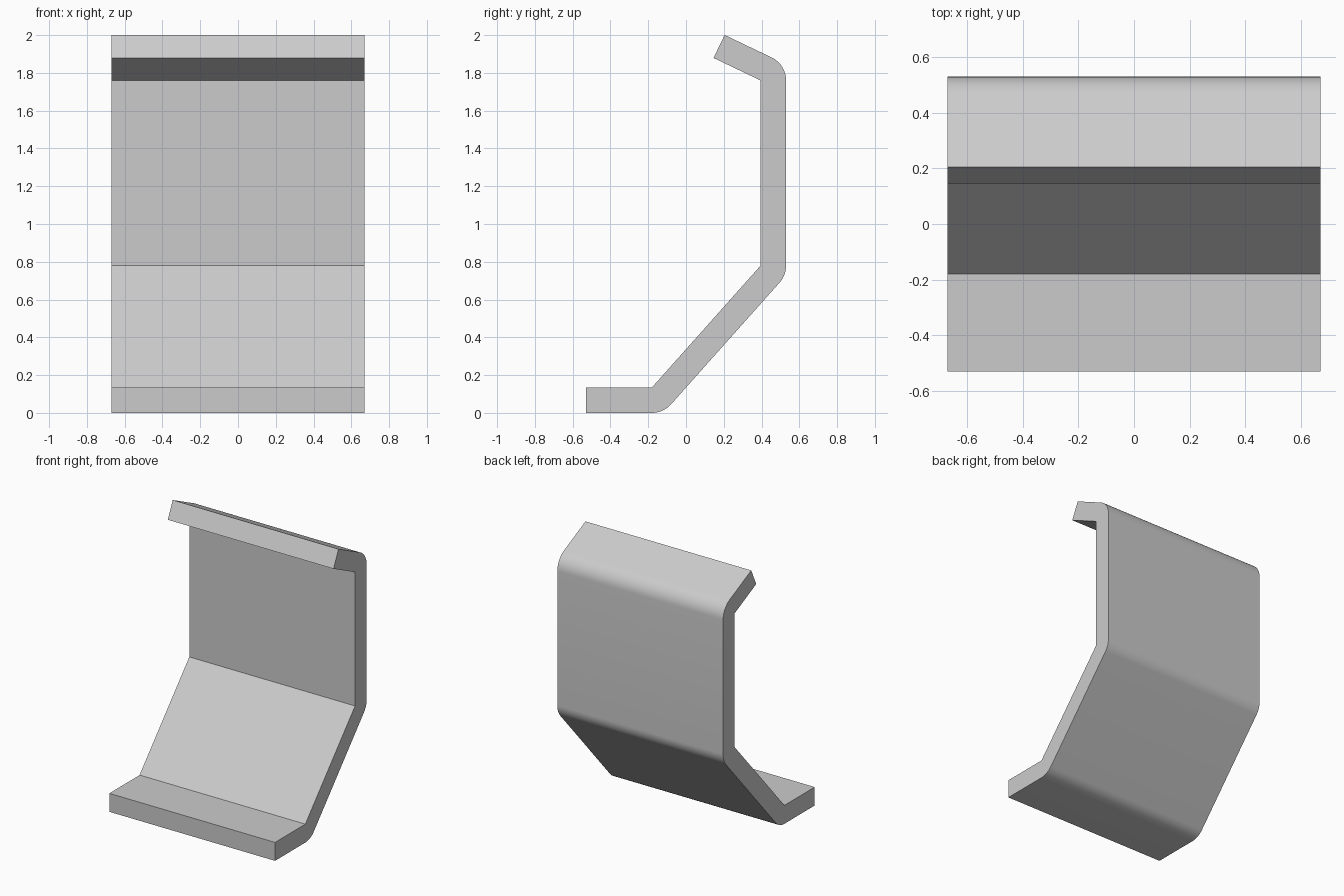
import bpy, bmesh, math
from mathutils import Vector

cube = bpy.data.objects.get("Cube")
if cube:
    bpy.data.objects.remove(cube)

WIDTH, THICK, STEPS = 1.342, 0.135, 8

# Inner path of the bent plate in (y, z), from front foot to top lip
path = [Vector(p) for p in ((-0.53, 0.135), (-0.18, 0.135), (0.395, 0.78),
                            (0.395, 1.76), (0.146, 1.879))]

# Outer side: offset by the thickness, rounded about each inner corner
angles = []
for a, b in zip(path, path[1:]):
    d = b - a
    angles.append(math.atan2(d.y, d.x) - math.pi / 2)


def offset(point, angle):
    return point + THICK * Vector((math.cos(angle), math.sin(angle)))


outer = [offset(path[0], angles[0])]
for corner, a0, a1 in zip(path[1:-1], angles, angles[1:]):
    outer += [offset(corner, a0 + (a1 - a0) * i / STEPS) for i in range(STEPS + 1)]
outer.append(offset(path[-1], angles[-1]))

# Extrude the profile across the width
bm = bmesh.new()
profile = outer + path[::-1]
face = bm.faces.new([bm.verts.new((-WIDTH / 2, p.x, p.y)) for p in profile])
result = bmesh.ops.extrude_face_region(bm, geom=[face])
moved = [v for v in result["geom"] if isinstance(v, bmesh.types.BMVert)]
bmesh.ops.translate(bm, verts=moved, vec=(WIDTH, 0, 0))
bmesh.ops.recalc_face_normals(bm, faces=bm.faces)
mesh = bpy.data.meshes.new("bent_plate")
bm.to_mesh(mesh)
bm.free()
plate = bpy.data.objects.new("bent_plate", mesh)
bpy.context.collection.objects.link(plate)

# Plain grey
grey = bpy.data.materials.new("light_grey")
grey.use_nodes = True
colour = (0.6, 0.6, 0.6, 1)
grey.diffuse_color = colour
grey.node_tree.nodes["Principled BSDF"].inputs["Base Color"].default_value = colour
mesh.materials.append(grey)

# Smooth bends, crisp edges
bpy.ops.object.select_all(action="DESELECT")
plate.select_set(True)
bpy.context.view_layer.objects.active = plate
bpy.ops.object.shade_smooth_by_angle(angle=math.radians(30))
